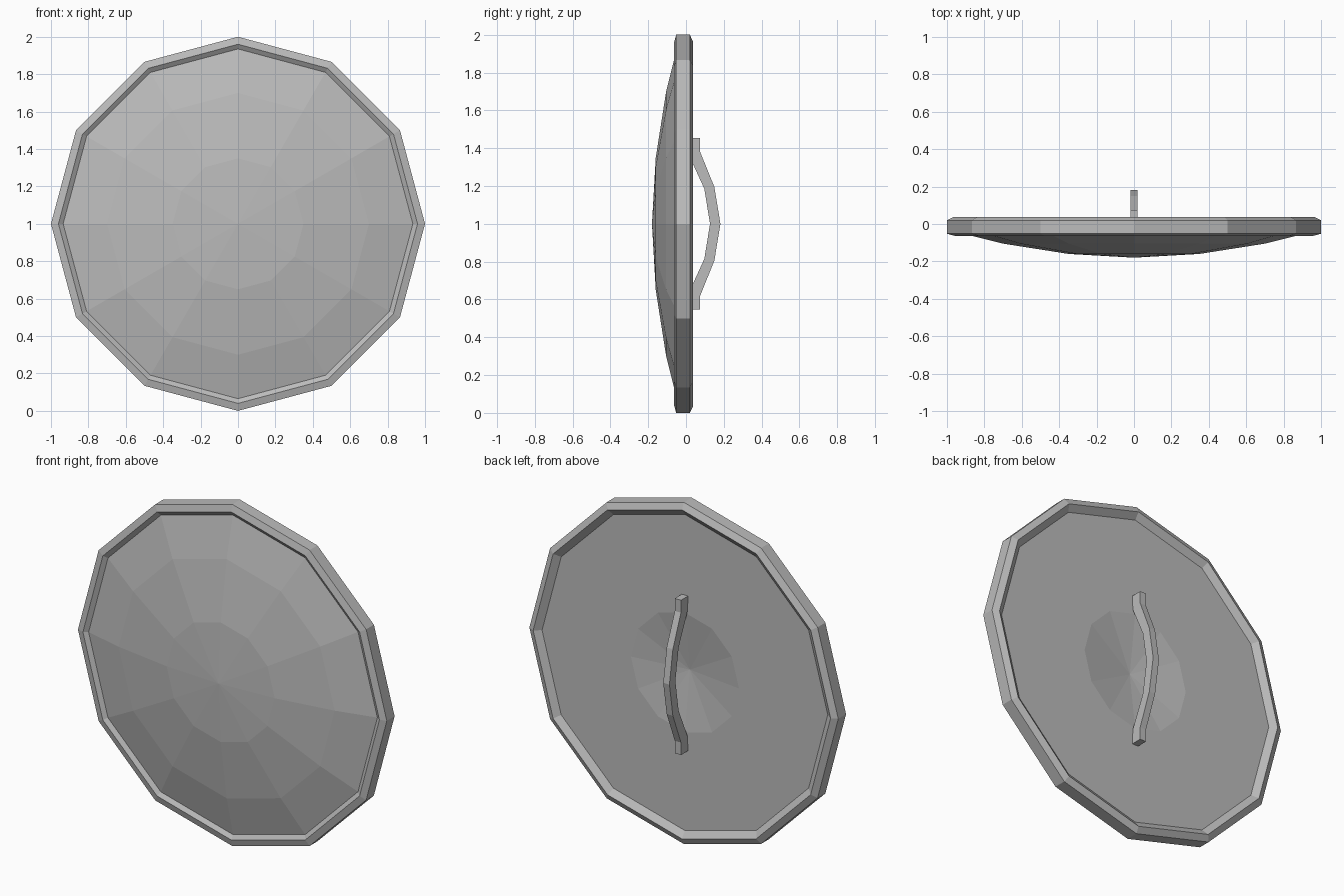
import bpy, bmesh, math

SIDES = 12
CENTRE_Z = 1.0

cube = bpy.data.objects.get("Cube")
if cube:
    bpy.data.objects.remove(cube, do_unlink=True)

metal = bpy.data.materials.new("plain grey metal")
metal.use_nodes = True
grey = (0.5, 0.5, 0.5, 1)
metal.diffuse_color = grey
metal.node_tree.nodes["Principled BSDF"].inputs["Base Color"].default_value = grey


def finish(name, bm):
    bmesh.ops.recalc_face_normals(bm, faces=bm.faces)
    mesh = bpy.data.meshes.new(name)
    bm.to_mesh(mesh)
    bm.free()
    mesh.materials.append(metal)
    obj = bpy.data.objects.new(name, mesh)
    bpy.context.collection.objects.link(obj)
    return obj


def lathe(name, profile, closed=False):
    """Spin (radius, y) points around the front-back axis."""
    bm = bmesh.new()
    rings = []
    for r, y in profile:
        if r == 0:
            rings.append([bm.verts.new((0, y, CENTRE_Z))] * SIDES)
            continue
        angles = [2 * math.pi * i / SIDES for i in range(SIDES)]
        rings.append([bm.verts.new((r * math.sin(a), y, CENTRE_Z + r * math.cos(a)))
                      for a in angles])
    pairs = list(zip(rings, rings[1:]))
    if closed:
        pairs.append((rings[-1], rings[0]))
    for a, b in pairs:
        for i in range(SIDES):
            j = (i + 1) % SIDES
            corners = dict.fromkeys((a[i], a[j], b[j], b[i]))
            bm.faces.new(list(corners))
    return finish(name, bm)


# Domed plate with a shallow dish in its flat back
lathe("shield_plate", [(0, -0.18), (0.35, -0.16), (0.70, -0.105), (0.94, -0.045),
                       (0.94, 0.01), (0.35, 0.01), (0, -0.035)])

# Bevelled rim
lathe("shield_rim", [(0.93, -0.043), (0.96, -0.063), (1.0, -0.052), (1.0, 0.02),
                     (0.963, 0.038), (0.925, 0.01)], closed=True)

# Bowed grip: matching outer and inner edges, mirrored top to bottom
outer = [(0.075, 0.453), (0.075, 0.38), (0.15, 0.195), (0.182, 0)]
inner = [(0.01, 0.453), (0.015, 0.365), (0.097, 0.185), (0.127, 0)]
mirror = lambda edge: edge + [(y, -z) for y, z in reversed(edge[:-1])]
bm = bmesh.new()
sections = []
for (yo, zo), (yi, zi) in zip(mirror(outer), mirror(inner)):
    sections.append([bm.verts.new((x, y, CENTRE_Z + z)) for x, y, z in
                     ((-0.02, yo, zo), (0.02, yo, zo), (0.02, yi, zi), (-0.02, yi, zi))])
for a, b in zip(sections, sections[1:]):
    for i in range(4):
        j = (i + 1) % 4
        bm.faces.new((a[i], a[j], b[j], b[i]))
bm.faces.new(sections[0])
bm.faces.new(sections[-1])
finish("grip_handle", bm)
